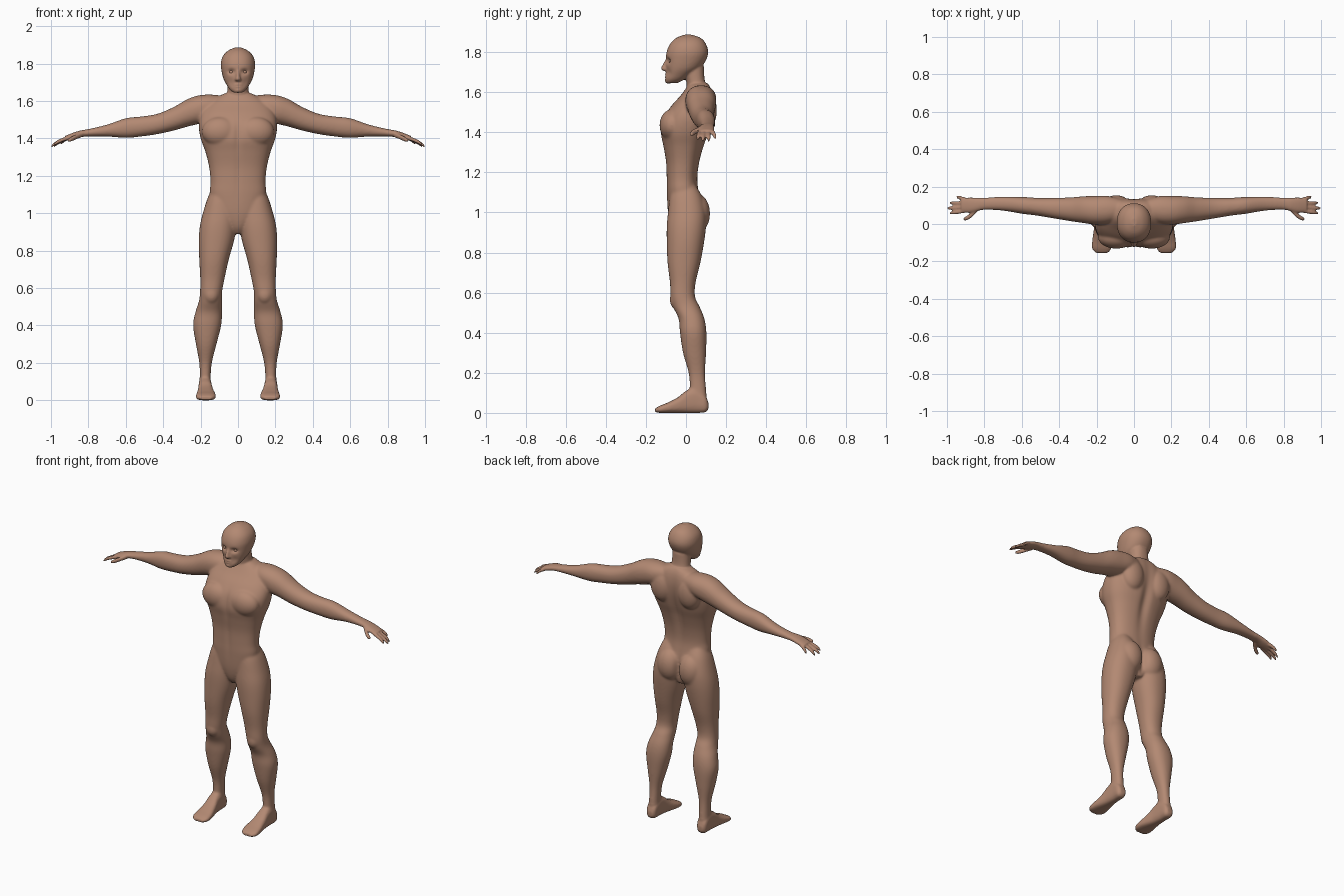
import bpy, bmesh, math
from mathutils import Vector, Matrix

cube = bpy.data.objects.get("Cube")
if cube:
    bpy.data.objects.remove(cube, do_unlink=True)

skin = bpy.data.materials.new("warm_skin")
skin.use_nodes = True
skin.diffuse_color = (0.45, 0.25, 0.17, 1)
skin.node_tree.nodes["Principled BSDF"].inputs["Base Color"].default_value = skin.diffuse_color

SIDES, STEPS = 40, 5
bm = bmesh.new()


def smooth_rows(rows):
    """Catmull-Rom interpolation between the key cross-sections."""
    keys = [Vector(row) for row in rows]
    keys = [keys[0]] + keys + [keys[-1]]
    result = []
    for a, b, c, d in zip(keys, keys[1:], keys[2:], keys[3:]):
        for i in range(STEPS):
            t = i / STEPS
            result.append(b + (c - a) * (t / 2) + (a * 2 - b * 5 + c * 4 - d) * (t * t / 2)
                          + (b * 3 - a - c * 3 + d) * (t ** 3 / 2))
    return result + [keys[-1]]


def loft(axis, rows, side=1, power=2.2):
    """Rows hold: position on axis, then min and max on each other axis."""
    rings = []
    for t, a0, a1, b0, b1 in smooth_rows(rows):
        ring = []
        for i in range(SIDES):
            angle = math.tau * i / SIDES
            c, s = math.cos(angle), math.sin(angle)
            a = (a0 + a1) / 2 + (a1 - a0) / 2 * math.copysign(abs(c) ** (2 / power), c)
            b = (b0 + b1) / 2 + (b1 - b0) / 2 * math.copysign(abs(s) ** (2 / power), s)
            x, y, z = {"x": (t, a, b), "y": (a, t, b), "z": (a, b, t)}[axis]
            ring.append(bm.verts.new((x * side, y, z)))
        rings.append(ring)
    faces = [bm.faces.new(rings[0]), bm.faces.new(rings[-1])]
    for low, high in zip(rings, rings[1:]):
        for i in range(SIDES):
            j = (i + 1) % SIDES
            faces.append(bm.faces.new((low[i], low[j], high[j], high[i])))
    bmesh.ops.recalc_face_normals(bm, faces=faces)


def blob(center, radii):
    """Ellipsoid muscle form."""
    bmesh.ops.create_uvsphere(bm, u_segments=32, v_segments=20, radius=1,
                              matrix=Matrix.Translation(center) @ Matrix.Diagonal((*radii, 1)))


def finger(path, radius, side):
    rows = [(x, y - r, y + r, z - r, z + r)
            for (x, y, z), r in zip(path, (radius, radius, radius * 0.95, radius * 0.6))]
    loft("x", rows, side, 2)


def upright(rows, power=2.2):
    """Centred loft: height, half width, front, back."""
    loft("z", [(z, -w, w, f, b) for z, w, f, b in rows], 1, power)


# Torso from crotch to collar
upright([(.89, .025, -.05, .06), (.93, .06, -.075, .075), (1, .125, -.09, .085),
         (1.1, .15, -.096, .065), (1.17, .147, -.097, .058), (1.25, .155, -.1, .068),
         (1.33, .175, -.113, .09), (1.4, .2, -.126, .115), (1.47, .21, -.113, .132),
         (1.53, .2, -.075, .138), (1.58, .17, -.03, .135), (1.62, .115, 0, .125),
         (1.645, .06, .015, .11)], 2.4)

# Neck
upright([(1.56, .07, 0, .13), (1.61, .062, .004, .115), (1.66, .056, 0, .095),
         (1.73, .055, -.02, .09)])

# Head, nose, lips and chin
upright([(1.645, .024, -.1, -.045), (1.662, .045, -.103, -.01), (1.69, .063, -.1, .03),
         (1.72, .078, -.1, .072), (1.76, .088, -.1, .1), (1.8, .092, -.097, .111),
         (1.84, .081, -.08, .1), (1.87, .052, -.05, .075), (1.887, .014, -.01, .03)])
upright([(1.706, .013, -.113, -.08), (1.716, .017, -.124, -.08), (1.73, .012, -.121, -.08),
         (1.765, .008, -.102, -.08)], 2)
blob((0, -.095, 1.682), (.024, .013, .011))
blob((0, -.088, 1.658), (.022, .018, .015))

LEG = [(.05, .145, .21, .03, .105), (.12, .146, .205, .02, .1), (.2, .14, .207, .013, .095),
       (.3, .115, .225, -.015, .1), (.4, .09, .24, -.03, .102), (.47, .085, .228, -.037, .092),
       (.53, .085, .209, -.065, .068), (.58, .085, .203, -.077, .045),
       (.65, .072, .202, -.08, .048), (.75, .05, .207, -.092, .072),
       (.85, .022, .21, -.096, .09), (.93, .008, .204, -.096, .1), (1, .006, .188, -.09, .1),
       (1.08, .02, .163, -.08, .08), (1.14, .045, .135, -.06, .045)]
FOOT = [(.112, .16, .193, .02, .05), (.095, .146, .208, .003, .09), (.05, .142, .21, 0, .13),
        (0, .138, .212, 0, .11), (-.04, .13, .216, 0, .078), (-.09, .12, .223, 0, .052),
        (-.13, .121, .224, 0, .036), (-.154, .138, .205, .004, .022)]
ARM = [(.06, .03, .13, 1.52, 1.625), (.14, .002, .15, 1.5, 1.634), (.21, -.003, .15, 1.478, 1.63),
       (.27, .005, .148, 1.463, 1.61), (.34, .015, .142, 1.443, 1.57),
       (.43, .03, .14, 1.423, 1.532), (.52, .045, .14, 1.41, 1.517),
       (.6, .055, .145, 1.403, 1.508), (.7, .071, .146, 1.41, 1.474),
       (.8, .076, .141, 1.41, 1.45), (.84, .068, .141, 1.407, 1.443),
       (.88, .06, .142, 1.397, 1.431), (.925, .062, .14, 1.387, 1.413)]
# Fingertips, index to little, with the y of each knuckle
FINGERS = [(.07, (.985, .058, 1.365)), (.09, (.998, .084, 1.357)),
           (.111, (.985, .113, 1.358)), (.131, (.95, .146, 1.368))]

for side in (1, -1):
    # Legs and feet
    loft("z", LEG, side)
    loft("y", FOOT, side, 2.7)
    # Arms and hands
    loft("x", ARM, side)
    for y, tip in FINGERS:
        start, end = Vector((.9, y, 1.404)), Vector(tip)
        bend = Vector((0, 0, .006))
        finger([start, start.lerp(end, .4) + bend, start.lerp(end, .8) + bend, end], .0105, side)
    finger([(.835, .083, 1.42), (.865, .052, 1.408), (.89, .034, 1.397), (.912, .025, 1.388)],
           .0135, side)
    # Chest, shoulder blades, buttocks, knees
    blob((side * .095, -.07, 1.435), (.098, .062, .08))
    blob((side * .095, .1, 1.51), (.075, .054, .1))
    blob((side * .075, .052, .995), (.078, .068, .1))
    blob((side * .143, -.045, .565), (.042, .036, .05))

# Fuse the parts into one skin
raw = bpy.data.meshes.new("body_parts")
bm.to_mesh(raw)
bm.free()
body = bpy.data.objects.new("body", raw)
bpy.context.collection.objects.link(body)
fuse = body.modifiers.new("fuse", "REMESH")
fuse.mode, fuse.voxel_size, fuse.adaptivity = "VOXEL", .0055, 0
relax = body.modifiers.new("relax", "SMOOTH")
relax.factor, relax.iterations = .5, 4
bpy.context.view_layer.update()
fused = bpy.data.meshes.new_from_object(body.evaluated_get(bpy.context.evaluated_depsgraph_get()))
body.modifiers.clear()
body.data = fused
fused.name = "body"
bpy.data.meshes.remove(raw)

# Soft grooves: centre, reach, push in y
GROOVES = [((0, .11, 1.36), (.028, .06, .2), -.016),    # spine
           ((0, -.13, 1.42), (.014, .05, .09), .009),   # breastbone
           ((0, -.1, 1.2), (.014, .04, .12), .004),     # belly line
           ((0, .11, .98), (.014, .06, .08), -.02),     # buttock cleft
           ((.036, -.095, 1.757), (.02, .03, .013), .015),   # eye sockets
           ((.04, -.09, 1.7), (.018, .03, .02), .005),       # cheeks
           ((0, -.108, 1.682), (.022, .02, .0045), .005)]    # mouth
for center, reach, push in GROOVES:
    for side in ((1, -1) if center[0] else (1,)):
        middle = Vector((center[0] * side, center[1], center[2]))
        for v in fused.vertices:
            d = v.co - middle
            if abs(d.z) < reach[2] * 3:
                v.co.y += push * math.exp(-sum((d[i] / reach[i]) ** 2 for i in range(3)))

# Flat soles
for v in fused.vertices:
    v.co.z = max(v.co.z, 0)

# Blend the muscles, leaving face, hands and feet crisp
soft = body.vertex_groups.new(name="soft_muscles")
soft.add([v.index for v in fused.vertices if abs(v.co.x) < .8 and .1 < v.co.z < 1.63], 1, "REPLACE")
blend = body.modifiers.new("blend", "SMOOTH")
blend.factor, blend.iterations, blend.vertex_group = .5, 14, soft.name


def finish(obj):
    obj.data.materials.clear()
    obj.data.materials.append(skin)
    for face in obj.data.polygons:
        face.use_smooth = True
        face.material_index = 0


finish(body)

# Eyes
for side, name in ((1, "left_eye"), (-1, "right_eye")):
    ball = bmesh.new()
    bmesh.ops.create_uvsphere(ball, u_segments=20, v_segments=12, radius=.012)
    mesh = bpy.data.meshes.new(name)
    ball.to_mesh(mesh)
    ball.free()
    eye = bpy.data.objects.new(name, mesh)
    eye.location = (side * .035, -.073, 1.755)
    bpy.context.collection.objects.link(eye)
    finish(eye)
